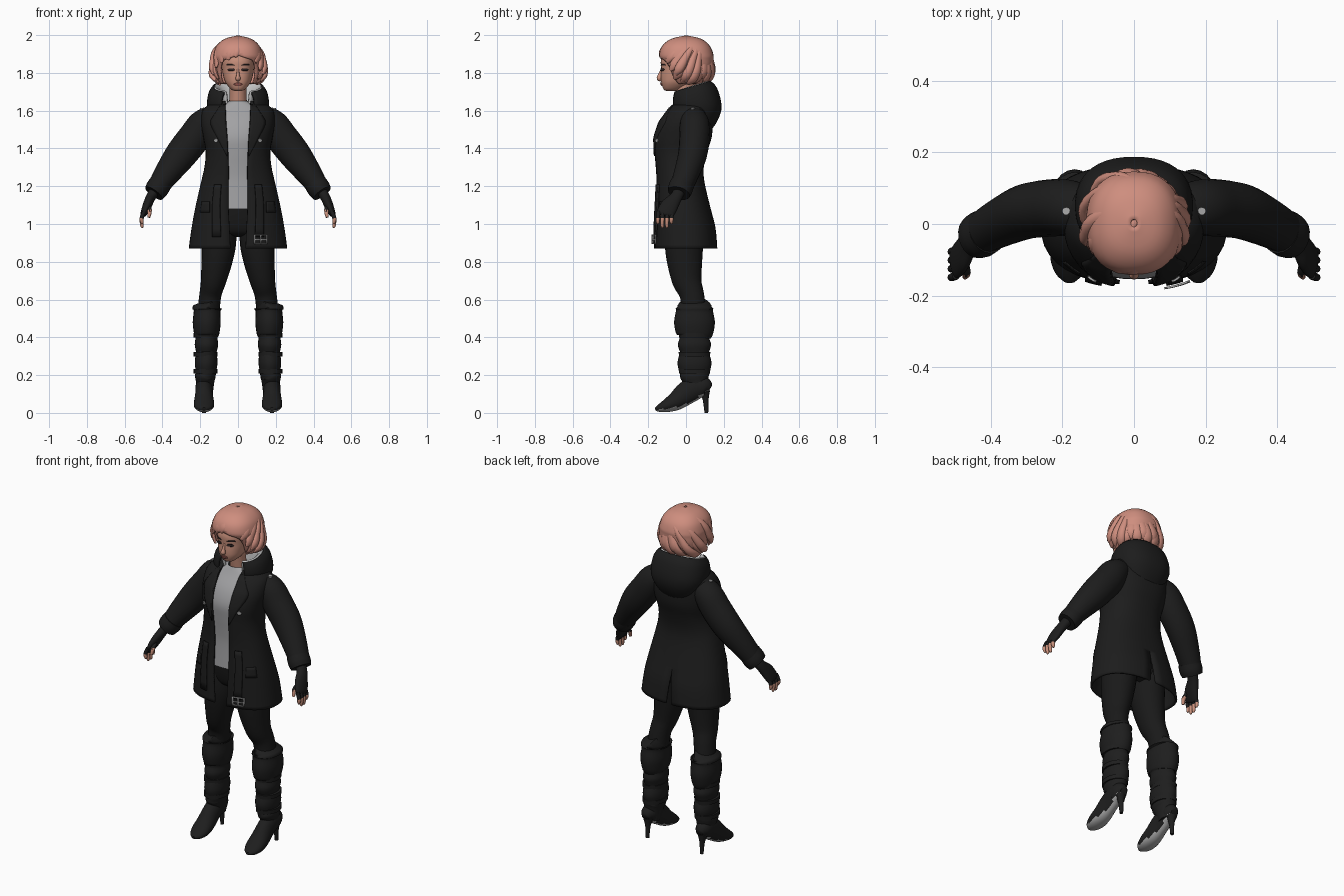
import bpy, bmesh, math
from mathutils import Vector

if "Cube" in bpy.data.objects:
    bpy.data.objects.remove(bpy.data.objects["Cube"])


def material(name, r, g, b):
    m = bpy.data.materials.new(name)
    m.use_nodes = True
    m.diffuse_color = (r, g, b, 1)
    bsdf = next(n for n in m.node_tree.nodes if n.type == 'BSDF_PRINCIPLED')
    bsdf.inputs["Base Color"].default_value = (r, g, b, 1)
    bsdf.inputs["Roughness"].default_value = 0.7
    return m


COAT = material("coat black", .012, .012, .012)
LEGS = material("legging black", .010, .010, .010)
BOOT = material("boot black", .013, .013, .013)
HAIR = material("hair pink", .62, .27, .21)
SKIN = material("skin", .58, .28, .20)
SHIRT = material("shirt grey", .36, .36, .37)
FUR = material("lining light grey", .55, .55, .55)
METAL = material("metal grey", .40, .40, .40)
LIPS = material("lip red", .38, .12, .10)
EYES = material("eye dark", .03, .02, .02)
POW = .85


def smooth_rows(rows, n):
    """Catmull-Rom resampling of rows of numbers."""
    out = []
    for i in range(len(rows) - 1):
        a, b, c, d = (rows[max(0, min(len(rows) - 1, i + k))] for k in (-1, 0, 1, 2))
        for s in range(n):
            t = s / n
            out.append([.5 * (2*q + (r - p)*t + (2*p - 5*q + 4*r - w)*t*t
                              + (3*q - p - 3*r + w)*t**3) for p, q, r, w in zip(a, b, c, d)])
    return out + [list(rows[-1])]


def loft(name, mat, rings, closed=True, mirror=False, thick=0, second=None, rule=None):
    bm = bmesh.new()
    grid = [[bm.verts.new(p) for p in ring] for ring in rings]
    n = len(grid[0])
    for r0, r1 in zip(grid, grid[1:]):
        for j in range(n if closed else n - 1):
            k = (j + 1) % n
            bm.faces.new((r0[j], r0[k], r1[k], r1[j]))
    if closed:
        bm.faces.new(grid[0])
        bm.faces.new(grid[-1])
    bmesh.ops.recalc_face_normals(bm, faces=bm.faces)
    me = bpy.data.meshes.new(name)
    bm.to_mesh(me)
    bm.free()
    me.materials.append(mat)
    if second:
        me.materials.append(second)
        for p in me.polygons:
            p.material_index = int(rule(p))
    me.shade_smooth()
    me.set_sharp_from_angle(angle=math.radians(50))
    ob = bpy.data.objects.new(name, me)
    bpy.context.scene.collection.objects.link(ob)
    if mirror:
        ob.modifiers.new("mirror", 'MIRROR').merge_threshold = .002
    if thick:
        mod = ob.modifiers.new("thickness", 'SOLIDIFY')
        mod.thickness, mod.offset = thick, 0
    return ob


def tube(name, mat, rows, ref=Vector((0, 1, 0)), centre=None, n=4, sides=20, **kw):
    """Rows are x, y, z and two radii."""
    rows = smooth_rows(rows, n)
    pts = [Vector(r[:3]) for r in rows]
    rings = []
    for i, (p, r) in enumerate(zip(pts, rows)):
        t = (pts[min(i + 1, len(pts) - 1)] - pts[max(i - 1, 0)]).normalized()
        u = t.cross(p - centre if centre else ref).normalized()
        v = u.cross(t)
        rings.append([p + u * r[3] * math.cos(a) + v * r[4] * math.sin(a)
                      for a in (math.tau * k / sides for k in range(sides))])
    return loft(name, mat, rings, **kw)


def shell(name, mat, rows, thick=0, n=4, cols=18):
    """Mirrored half wrap; rows are z, half width, front y, back y, front gap, back gap, tilt."""
    rings = []
    for z, rx, yf, yb, gap, back, tilt in smooth_rows([tuple(r) + (0,) * (7 - len(r)) for r in rows], n):
        a, b = (math.asin(min(1, max(0, g) / rx) ** (1 / POW)) for g in (gap, back))
        ring = []
        for k in range(cols + 1):
            t = a + (math.pi - b - a) * k / cols
            c = math.cos(t)
            y = (yf + yb) / 2 - (yb - yf) / 2 * math.copysign(abs(c) ** POW, c)
            ring.append((rx * max(0, math.sin(t)) ** POW, y, z + tilt * y))
        rings.append(ring)
    return loft(name, mat, rings, closed=False, mirror=True, thick=thick)


def front_y(rows, x, z):
    """Front depth of a shell at x, z."""
    rows = sorted(rows)
    z = min(max(z, rows[0][0]), rows[-1][0])
    for p, q in zip(rows, rows[1:]):
        if z <= q[0]:
            f = (z - p[0]) / (q[0] - p[0])
            rx, yf, yb = (p[i] + (q[i] - p[i]) * f for i in (1, 2, 3))
            s = min(1, abs(x) / rx) ** (1 / POW)
            return (yf + yb) / 2 - (yb - yf) / 2 * (1 - s * s) ** (POW / 2)


def plate(name, mat, surface, rows, off=.008, thick=.006, mirror=True):
    """Thin plate laid on a shell; rows are z and two x limits."""
    rings = [[(x, front_y(surface, x, z) - off, z) for x in (x0 + (x1 - x0) * k / 5 for k in range(6))]
             for z, x0, x1 in smooth_rows(rows, 3)]
    loft(name, mat, rings, closed=False, mirror=mirror, thick=thick)


# Coat, open in front and vented at the back
coat = [(1.65, .09, -.05, .11, .066, 0), (1.61, .175, -.09, .13, .066, 0), (1.54, .19, -.14, .135, .063, 0),
        (1.46, .178, -.168, .13, .057, 0), (1.38, .165, -.165, .105, .053, 0), (1.30, .172, -.157, .088, .05, 0),
        (1.22, .19, -.153, .092, .05, 0), (1.08, .222, -.16, .125, .05, 0), (.98, .24, -.163, .15, .045, .008),
        (.87, .255, -.163, .16, .04, .02)]
shell("coat", COAT, coat, thick=.012)
shirt = [(1.65, .052, -.05, .06)] + [(z, rx - .02, yf + .015, yb - .016) for z, rx, yf, yb, *_ in coat[1:8]]
shell("shirt", SHIRT, shirt)
plate("lapels", COAT, coat, [(1.63, .066, .09), (1.57, .066, .13), (1.53, .064, .145), (1.45, .058, .105), (1.36, .053, .058)])
plate("belt_straps", COAT, coat, [(1.21, .088, .125), (1.1, .095, .135), (.93, .09, .135)], off=.012, thick=.009)
plate("pocket_flaps", COAT, coat, [(1.12, .15, .19), (1.06, .15, .2)])

# Buckle on one strap
for z in (.945, .92, .90):
    plate("buckle_bar", METAL, coat, [(z, .085, .155), (z - .007, .085, .155)], off=.022, mirror=False)
for x in (.085, .117, .149):
    plate("buckle_side", METAL, coat, [(.945, x, x + .007), (.895, x, x + .007)], off=.022, mirror=False)

# Chest and shoulder studs
plate("chest_studs", METAL, coat, [(1.452, .112, .120), (1.442, .106, .128), (1.432, .112, .120)], off=.015)
tube("shoulder_studs", METAL, [(.187, .036, 1.59, .011, .011), (.19, .036, 1.615, .011, .011)], n=1, sides=10, mirror=True)

# Sleeves with cuffs
tube("sleeves", COAT, [(.12, .035, 1.57, .06, .065), (.18, .045, 1.53, .08, .078), (.23, .045, 1.46, .086, .08),
                       (.30, .035, 1.37, .084, .077), (.37, .005, 1.275, .07, .068),
                       (.425, -.025, 1.195, .055, .06)], mirror=True)
tube("cuffs", COAT, [(.41, -.02, 1.215, .06, .064), (.43, -.03, 1.185, .061, .066), (.446, -.038, 1.163, .055, .06)], mirror=True)

# Fingerless gloves, fingers and thumbs
tube("gloves", COAT, [(.43, -.03, 1.19, .03, .034), (.46, -.05, 1.145, .026, .032), (.48, -.085, 1.10, .024, .046),
                      (.497, -.108, 1.06, .018, .046), (.503, -.114, 1.045, .010, .036)], mirror=True)
for i, tip in enumerate((1.0, .98, .98, 1.0)):
    y = -.145 + .024 * i
    tube("finger", SKIN, [(.497, y, 1.065, .011, .011), (.510, y - .004, 1.03, .011, .011),
                          (.508, y - .004, tip + .01, .009, .009), (.506, y - .003, tip, .004, .004)],
         sides=10, n=3, mirror=True, second=COAT, rule=lambda p: p.center.z > 1.032)
tube("thumbs", SKIN, [(.475, -.10, 1.10, .012, .012), (.468, -.135, 1.07, .012, .012), (.472, -.147, 1.035, .008, .008)],
     sides=10, mirror=True, second=COAT, rule=lambda p: p.center.z > 1.07)

# Lowered hood and its lining
hood = [(1.56, .12, -.05, .125, .085, 0, -.5), (1.62, .156, -.075, .18, .086, 0, -.1), (1.68, .15, -.075, .16, .082, 0, .2),
        (1.715, .128, -.065, .125, .07, 0, .3)]
shell("hood", COAT, hood, thick=.014)
shell("hood_lining", FUR, [(1.717, .124, -.065, .12, .068, 0, .3), (1.70, .105, -.06, .10, .06, 0, .25),
                           (1.63, .085, -.05, .085, .055, 0, 0)], thick=.012)

# Head and neck
tube("neck", SKIN, [(0, .02, 1.60, .055, .055), (0, 0, 1.67, .045, .047), (0, -.01, 1.76, .047, .052)])
head = [(1.704, .012, -.10, -.06), (1.712, .036, -.118, -.03), (1.745, .064, -.13, .03), (1.78, .077, -.133, .08),
        (1.82, .084, -.131, .10), (1.87, .086, -.132, .11), (1.93, .07, -.10, .09), (1.965, .02, -.03, .03)]
shell("head", SKIN, head)
tube("nose", SKIN, [(0, -.125, 1.82, .006, .008), (0, -.136, 1.79, .008, .012), (0, -.142, 1.77, .014, .013),
                    (0, -.132, 1.76, .008, .006)], sides=12)
plate("eyes", EYES, head, [(1.824, .024, .046), (1.817, .018, .053), (1.811, .024, .047)], off=.003)
plate("brows", EYES, head, [(1.846, .03, .058), (1.839, .017, .06)], off=.003, thick=.004)
plate("lips", LIPS, head, [(1.748, 0, .008), (1.741, 0, .022), (1.732, 0, .008)], off=.004)

# Hair cap and swept locks
shell("hair_cap", HAIR, [(1.745, .09, -.07, .075, .08, 0), (1.78, .116, -.09, .11, .088, 0), (1.83, .126, -.11, .135, .088, 0),
                         (1.87, .128, -.128, .14, .07, 0), (1.895, .126, -.137, .14, 0, 0), (1.94, .11, -.122, .122, 0, 0),
                         (1.975, .07, -.078, .08, 0, 0), (1.992, .008, -.008, .012, 0, 0)], thick=.01)
centre = Vector((0, 0, 1.865))
crown = Vector((.35, .4, .85)).normalized()


def lock(azimuth, elevation, width, depth=.013, lift=1.0):
    a, e = math.radians(azimuth), math.radians(elevation)
    end = Vector((math.sin(a) * math.cos(e), -math.cos(a) * math.cos(e), math.sin(e)))
    rows = []
    for k in range(9):
        t = .08 + .92 * k / 8
        d = crown.slerp(end, t)
        wide = lift * (1 + .4 * max(0, -d.z))
        taper = (.25 + t) * (1 if k < 7 else .85 if k == 7 else .3)
        rows.append((.124 * d.x * wide, .135 * d.y * wide, 1.865 + d.z * (.122 if d.z > 0 else .15),
                     width * taper, depth * taper))
    tube("hair_lock", HAIR, rows, centre=centre, n=2, sides=12)


for i in range(15):
    lock(62 + i * 17, -52 if i % 2 else -40, .026)
for azimuth, elevation in ((-58, -14), (-42, -4), (-25, 2), (-8, 9), (10, 14), (28, 9), (45, -4), (57, -20)):
    lock(azimuth, elevation, .024, .014, 1.03)
# Curls beside the cheeks
for azimuth in (-68, 68):
    for k, elevation in enumerate((-30, -46, -56)):
        lock(azimuth + math.copysign(14 * k, azimuth), elevation, .024, .018, 1.07)

# Hips and leggings
shell("hips", LEGS, [(1.12, .16, -.125, .08), (1.02, .18, -.115, .10), (.95, .15, -.09, .08), (.93, .03, -.03, .03)])
tube("leggings", LEGS, [(1.0, .1, 0), (.9, .1, -.01), (.8, .112, -.007), (.7, .13, .005), (.62, .147, .032), (.5, .16, .045)]
     and [(.098, 0, 1.0, .088, .11), (.102, -.01, .9, .092, .103), (.113, -.007, .8, .082, .093),
          (.13, .005, .7, .067, .078), (.147, .032, .62, .058, .064), (.16, .045, .5, .06, .07)], mirror=True)

# Slouchy boots with gathered folds
shaft = [(.176, .065, .10, .042, .045), (.174, .055, .16, .048, .062), (.173, .048, .195, .055, .078)]
for z0, z1, rx, ry in ((.21, .31, .056, .09), (.32, .40, .058, .088), (.415, .54, .07, .108)):
    shaft += [(.172 - z0 * .015, .046, z0, rx - .004, ry - .012), (.172 - z0 * .015, .045, (z0 + z1) / 2, rx + .004, ry),
              (.172 - z1 * .015, .045, z1, rx, ry - .010)]
shaft += [(.164, .045, .552, .078, .10), (.163, .045, .556, .066, .088), (.163, .045, .53, .056, .075)]
tube("boot_shafts", BOOT, shaft, sides=24, mirror=True)
for z in (.22, .31, .41):
    tube("boot_strap", BOOT, [(.172, .045, z - .012, .063, .082), (.172, .045, z + .012, .064, .084)], n=1, mirror=True)

# Feet with pale soles and slim heels
feet = [(.128, .105, .15, .022), (.10, .088, .19, .042), (.05, .07, .195, .045), (0, .042, .165, .046), (-.05, .014, .115, .052),
        (-.10, .003, .075, .053), (-.14, .004, .046, .038), (-.163, .012, .028, .013)]
tube("boot_feet", BOOT, [(.18, y, (lo + hi) / 2, w, (hi - lo) / 2) for y, lo, hi, w in feet],
     ref=Vector((0, 0, 1)), sides=24, mirror=True, second=METAL, rule=lambda p: p.normal.z < -.6)
tube("boot_heels", BOOT, [(.18, .10, .115, .03, .028), (.18, .104, .07, .015, .016), (.18, .108, 0, .010, .010)],
     sides=14, mirror=True)
